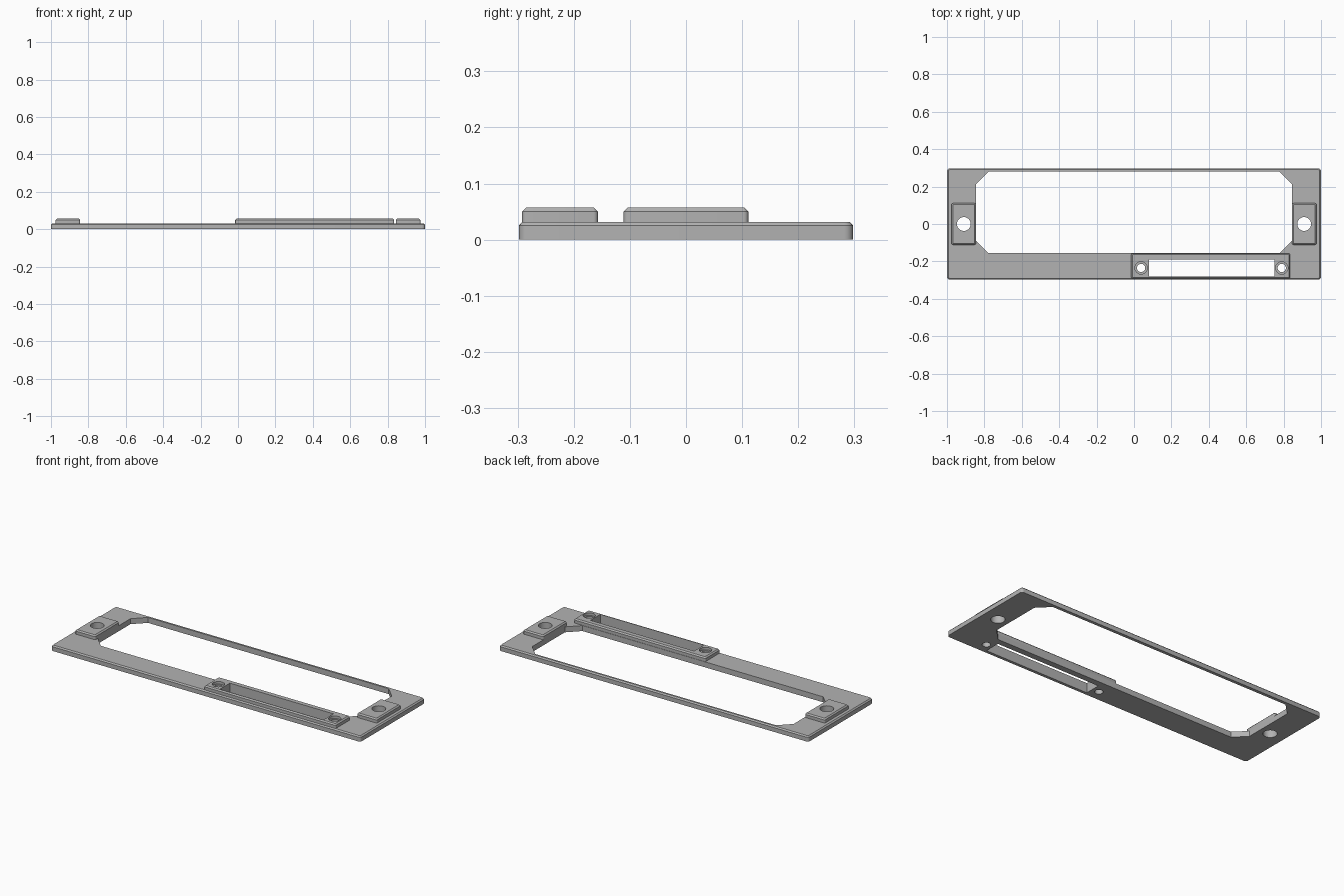
import bpy
import bmesh
import math

cube = bpy.data.objects.get("Cube")
if cube:
    bpy.data.objects.remove(cube, do_unlink=True)

grey = bpy.data.materials.new("mid_grey")
grey.use_nodes = True
grey.diffuse_color = (0.45, 0.45, 0.45, 1)
grey.node_tree.nodes["Principled BSDF"].inputs["Base Color"].default_value = (0.45, 0.45, 0.45, 1)

PLATE_TOP = 0.032
PAD_TOP = 0.057


def rect(x0, x1, y0, y1):
    return [(x0, y0), (x1, y0), (x1, y1), (x0, y1)]


def circle(x, y, r, n=32):
    return [(x + r * math.cos(2 * math.pi * i / n), y + r * math.sin(2 * math.pi * i / n))
            for i in range(n)]


def prism(name, outline, z0, z1, corner=0, chamfer=0):
    """Extrude an outline, round its upright corners and chamfer its top rim."""
    bm = bmesh.new()
    base = bm.faces.new([bm.verts.new((x, y, z0)) for x, y in outline])
    ext = bmesh.ops.extrude_face_region(bm, geom=[base])["geom"]
    for v in ext:
        if isinstance(v, bmesh.types.BMVert):
            v.co.z = z1
    bmesh.ops.recalc_face_normals(bm, faces=bm.faces[:])
    if corner:
        upright = [e for e in bm.edges if abs(e.verts[0].co.z - e.verts[1].co.z) > 1e-4]
        bmesh.ops.bevel(bm, geom=upright, offset=corner, segments=5, profile=0.5, affect='EDGES')
    if chamfer:
        rim = [e for e in bm.edges if all(v.co.z > z1 - 1e-4 for v in e.verts)]
        bmesh.ops.bevel(bm, geom=rim, offset=chamfer, segments=1, affect='EDGES')
    mesh = bpy.data.meshes.new(name)
    bm.to_mesh(mesh)
    bm.free()
    obj = bpy.data.objects.new(name, mesh)
    bpy.context.collection.objects.link(obj)
    mesh.materials.append(grey)
    return obj


# Solid parts
plate = prism("base_plate", rect(-1, 1, -0.298, 0.298), 0, PLATE_TOP, 0.016, 0.007)
left_pad = prism("left_screw_pad", rect(0.845, 0.975, -0.111, 0.111), PLATE_TOP, PAD_TOP, 0.008, 0.007)
right_pad = prism("right_screw_pad", rect(-0.975, -0.845, -0.111, 0.111), PLATE_TOP, PAD_TOP, 0.008, 0.007)
slot_frame = prism("slot_frame", rect(-0.015, 0.835, -0.292, -0.157), PLATE_TOP, PAD_TOP, 0.008, 0.007)

# Main window with cut corners
wx, wy0, wy1, c = 0.845, -0.155, 0.28, 0.067
window = prism("window_cutter",
               [(-wx + c, wy0), (wx - c, wy0), (wx, wy0 + c), (wx, wy1 - c),
                (wx - c, wy1), (-wx + c, wy1), (-wx, wy1 - c), (-wx, wy0 + c)], -0.1, 0.2)

# Slot, pad holes and counterbored frame holes
slot = prism("slot_cutter", rect(0.08, 0.75, -0.281, -0.19), -0.1, 0.2)
left_hole = prism("left_hole_cutter", circle(0.91, 0, 0.037), -0.1, 0.2)
right_hole = prism("right_hole_cutter", circle(-0.91, 0, 0.037), -0.1, 0.2)
small_holes, bores = [], []
for x in (0.038, 0.79):
    small_holes.append(prism("small_hole_cutter", circle(x, -0.235, 0.022), -0.1, 0.2))
    bores.append(prism("counterbore_cutter", circle(x, -0.235, 0.033), 0.042, 0.2))

cuts = {
    plate: [window, slot, left_hole, right_hole] + small_holes,
    left_pad: [left_hole],
    right_pad: [right_hole],
    slot_frame: [slot] + small_holes + bores,
}
for part, cutters in cuts.items():
    bpy.ops.object.select_all(action='DESELECT')
    part.select_set(True)
    bpy.context.view_layer.objects.active = part
    for cutter in cutters:
        mod = part.modifiers.new("cut", 'BOOLEAN')
        mod.operation = 'DIFFERENCE'
        mod.solver = 'EXACT'
        mod.object = cutter
        bpy.ops.object.modifier_apply(modifier=mod.name)
    bpy.ops.object.shade_smooth_by_angle(angle=math.radians(30))

# Remove the cutters once applied
for cutter in {k for group in cuts.values() for k in group}:
    bpy.data.objects.remove(cutter, do_unlink=True)
